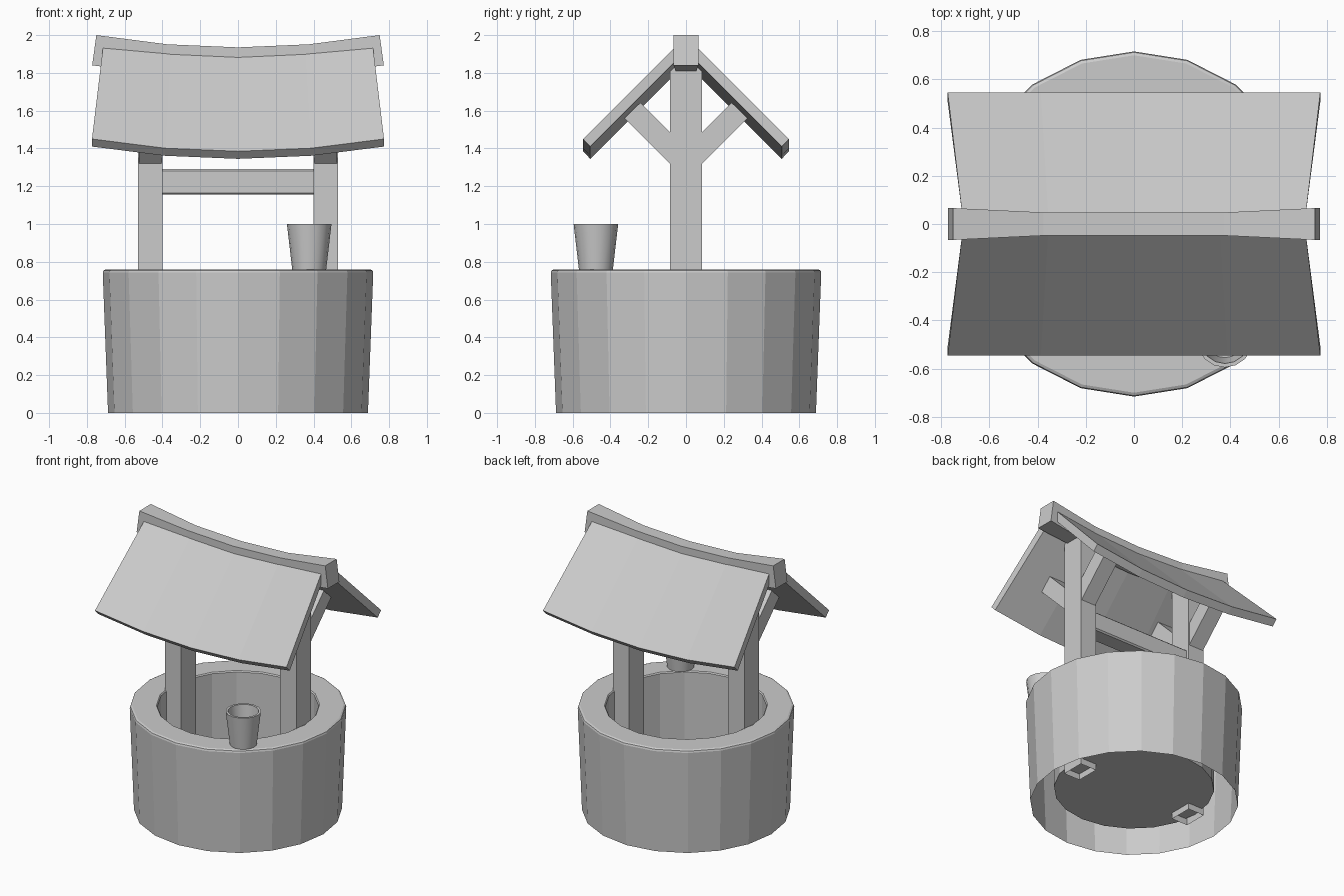
import bpy, bmesh, math
from mathutils import Matrix

if "Cube" in bpy.data.objects:
    bpy.data.objects.remove(bpy.data.objects["Cube"])


def finish(name, bm, smooth=None):
    bmesh.ops.recalc_face_normals(bm, faces=bm.faces)
    me = bpy.data.meshes.new(name)
    bm.to_mesh(me)
    bm.free()
    ob = bpy.data.objects.new(name, me)
    bpy.context.collection.objects.link(ob)
    if smooth:
        bpy.context.view_layer.objects.active = ob
        ob.select_set(True)
        bpy.ops.object.shade_smooth_by_angle(angle=math.radians(smooth))
        ob.select_set(False)
    return ob


def lathe(name, profile, sides, loc=(0, 0, 0), smooth=None):
    bm = bmesh.new()
    vs = [bm.verts.new((r, 0, z)) for r, z in profile]
    es = [bm.edges.new(p) for p in zip(vs, vs[1:])]
    bmesh.ops.spin(bm, geom=vs + es, cent=(0, 0, 0), axis=(0, 0, 1),
                   angle=2 * math.pi, steps=sides)
    bmesh.ops.remove_doubles(bm, verts=bm.verts, dist=1e-4)
    bmesh.ops.translate(bm, verts=bm.verts, vec=loc)
    return finish(name, bm, smooth)


def loft(name, sections, caps=True):
    """Skin a row of equal-length closed cross-sections."""
    bm = bmesh.new()
    rows = [[bm.verts.new(p) for p in s] for s in sections]
    n = len(rows[0])
    for a, b in zip(rows, rows[1:]):
        for i in range(n):
            j = (i + 1) % n
            bm.faces.new((a[i], a[j], b[j], b[i]))
    if caps:
        bm.faces.new(rows[0])
        bm.faces.new(rows[-1])
    return finish(name, bm)


def box(name, lo, hi, bevel=0.0, open_bottom=False):
    bm = bmesh.new()
    size = [h - l for l, h in zip(lo, hi)]
    mid = [(h + l) / 2 for l, h in zip(lo, hi)]
    bmesh.ops.create_cube(bm, size=1, matrix=Matrix.Translation(mid) @ Matrix.Diagonal((*size, 1)))
    if open_bottom:
        low = [f for f in bm.faces if f.normal.z < -0.9]
        bmesh.ops.delete(bm, geom=low, context='FACES')
    if bevel:
        bmesh.ops.bevel(bm, geom=bm.edges[:], offset=bevel, segments=1, affect='EDGES')
    return finish(name, bm)


def sag(t):
    return -0.065 * (1 - t * t)


STATIONS = (-1, -0.5, 0, 0.5, 1)

# stone wall: open underneath, rounded rim, shaft down to the floor
lathe("well_wall", [(0.688, 0), (0.716, 0.742), (0.712, 0.754), (0.70, 0.76), (0.54, 0.76),
                    (0.533, 0.752), (0.53, 0.11), (0, 0.11)], 20, smooth=15)

# bucket standing on the rim
lathe("bucket", [(0, 0), (0.09, 0), (0.118, 0.24), (0.102, 0.24), (0.078, 0.03), (0, 0.03)],
      16, (0.377, -0.477, 0.76), smooth=30)

# posts and their diagonal braces
for side, sx in (("left", -1), ("right", 1)):
    x0, x1 = sorted((sx * 0.40, sx * 0.53))
    box(side + "_post", (x0, -0.085, 0.065), (x1, 0.085, 1.84), open_bottom=True)
    for end, sy in (("front", -1), ("back", 1)):
        shape = [(0.06, 1.295), (0.325, 1.56), (0.242, 1.642), (0.06, 1.46)]
        loft(f"{side}_{end}_brace",
             [[(x, sy * y, z) for y, z in shape] for x in (x0 + 0.006, x1 - 0.006)])

# crossbar between the posts
box("crossbar", (-0.41, -0.065, 1.155), (0.41, 0.065, 1.29), bevel=0.01)

# sagging roof slabs, flaring towards the eaves: (half length, y, z)
slab = [(0.71, 0.02, 1.975), (0.773, 0.545, 1.45), (0.773, 0.507, 1.41), (0.71, 0.02, 1.897)]
for end, sy in (("front", -1), ("back", 1)):
    loft(end + "_roof", [[(t * l, sy * y, z + sag(t)) for l, y, z in slab] for t in STATIONS])

# sagging ridge beam, thicker at both ends
ridge = []
for t in STATIONS:
    w = 0.048 + 0.018 * max(0, abs(t) - 0.5) * 2
    ridge.append([(t * 0.75, -w, 2 + sag(t)), (t * 0.75, w, 2 + sag(t)),
                  (t * 0.772, w, 1.84 + sag(t)), (t * 0.772, -w, 1.84 + sag(t))])
loft("ridge_beam", ridge)
